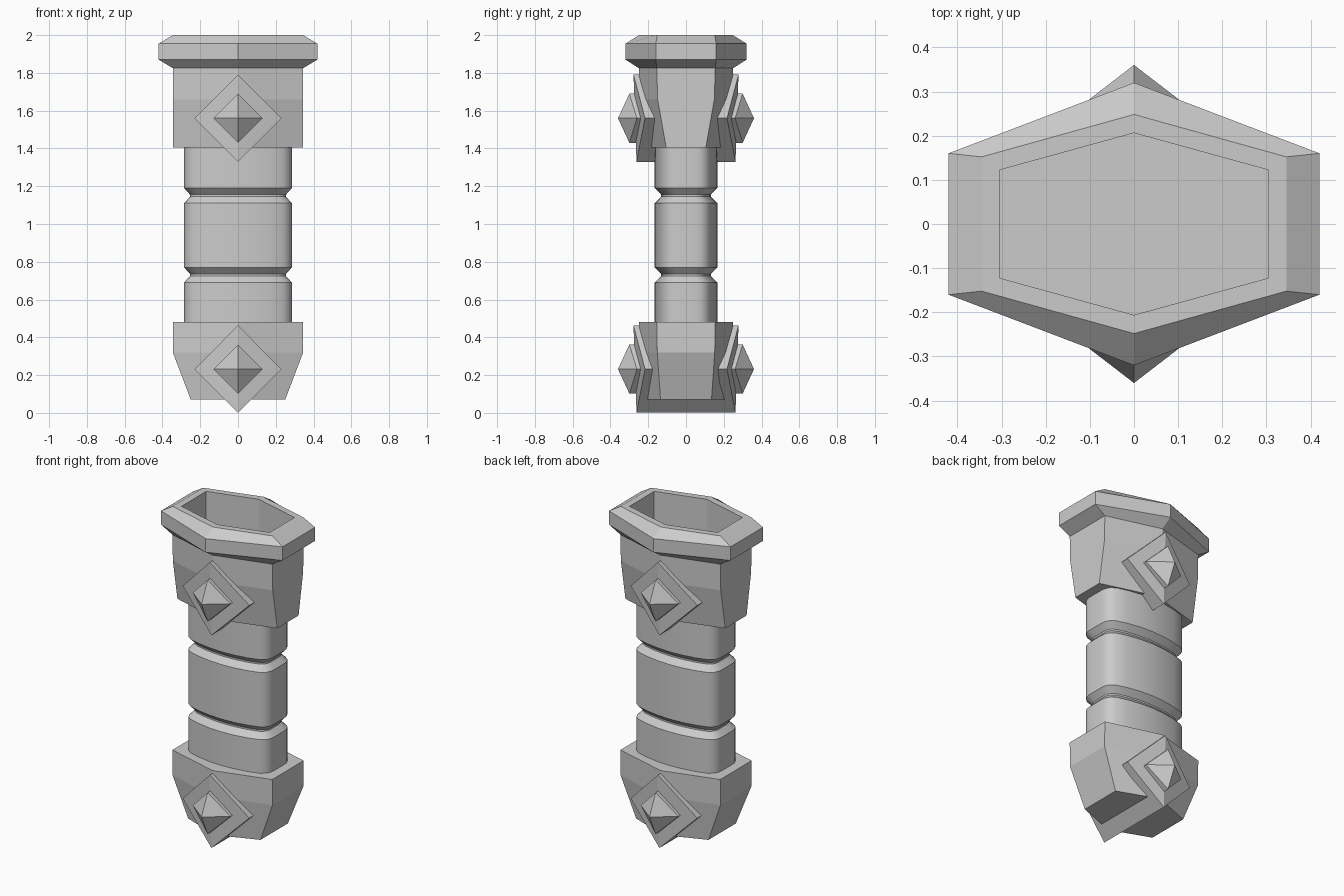
import bpy, bmesh

if "Cube" in bpy.data.objects:
    bpy.data.objects.remove(bpy.data.objects["Cube"])


def finish(name, bm, smooth=None):
    bmesh.ops.recalc_face_normals(bm, faces=bm.faces)
    me = bpy.data.meshes.new(name)
    bm.to_mesh(me)
    bm.free()
    ob = bpy.data.objects.new(name, me)
    bpy.context.collection.objects.link(ob)
    if smooth:
        bpy.ops.object.select_all(action='DESELECT')
        ob.select_set(True)
        bpy.context.view_layer.objects.active = ob
        bpy.ops.object.shade_smooth_by_angle(angle=smooth)
    return ob


def loft(name, sections, smooth=None):
    """Skin a stack of (z, outline) sections and cap both ends."""
    bm = bmesh.new()
    rings = [[bm.verts.new((x, y, z)) for x, y in pts] for z, pts in sections]
    n = len(rings[0])
    for a, b in zip(rings, rings[1:]):
        for i in range(n):
            j = (i + 1) % n
            bm.faces.new((a[i], a[j], b[j], b[i]))
    bm.faces.new(rings[0])
    bm.faces.new(rings[-1])
    return finish(name, bm, smooth)


def hull(name, pts):
    bm = bmesh.new()
    for p in pts:
        bm.verts.new(p)
    bmesh.ops.convex_hull(bm, input=bm.verts)
    return finish(name, bm)


def hexagon(x, y, apex):
    return [(x, -y), (x, y), (0, apex), (-x, y), (-x, -y), (0, -apex)]


def grip_outline(sx=1, sy=1):
    q = [(.285, .055), (.281, .08), (.268, .105), (.24, .127),
         (.17, .147), (.085, .161), (0, .166)]
    half = q + [(-x, y) for x, y in q[-2::-1]]
    full = half + [(-x, -y) for x, y in half]
    pts = [p for i, p in enumerate(full) if p not in full[:i]]
    return [(x * sx, y * sy) for x, y in pts]


# Upper collar with flared hollow rim
loft("upper_collar", [
    (1.405, hexagon(.345, .105, .205)),
    (1.66, hexagon(.345, .15, .25)),
    (1.825, hexagon(.345, .155, .25)),
    (1.87, hexagon(.42, .16, .32)),
    (1.955, hexagon(.42, .16, .32)),
    (2.0, hexagon(.345, .152, .248)),
    (2.0, hexagon(.305, .122, .206)),
    (1.8, hexagon(.305, .122, .206)),
])

# Lower tapered collar
loft("lower_collar", [
    (.07, hexagon(.25, .135, .23)),
    (.32, hexagon(.345, .152, .25)),
    (.48, hexagon(.345, .155, .25)),
])

# Rounded grip with two V grooves
grip = [(.4, grip_outline())]
for z in (.73, 1.15):
    grip += [(z - .04, grip_outline()),
             (z - .005, grip_outline(.89, .79)),
             (z + .005, grip_outline(.89, .79)),
             (z + .04, grip_outline())]
grip.append((1.45, grip_outline()))
loft("grip", grip, smooth=.5)

# Diamond plates and pyramid studs, running through front to back
for label, c in (("upper", 1.56), ("lower", .232)):
    plate, stud = [], []
    for s in (-1, 1):
        plate += [(0, s * .278, c + .231), (0, s * .262, c - .231)]
        stud += [(0, s * .36, c), (0, s * .3, c + .13), (0, s * .3, c - .13)]
        for m in (-1, 1):
            plate.append((m * .23, s * .217, c))
            stud.append((m * .13, s * .26, c))
    hull(label + "_diamond_plate", plate)
    hull(label + "_stud", stud)
